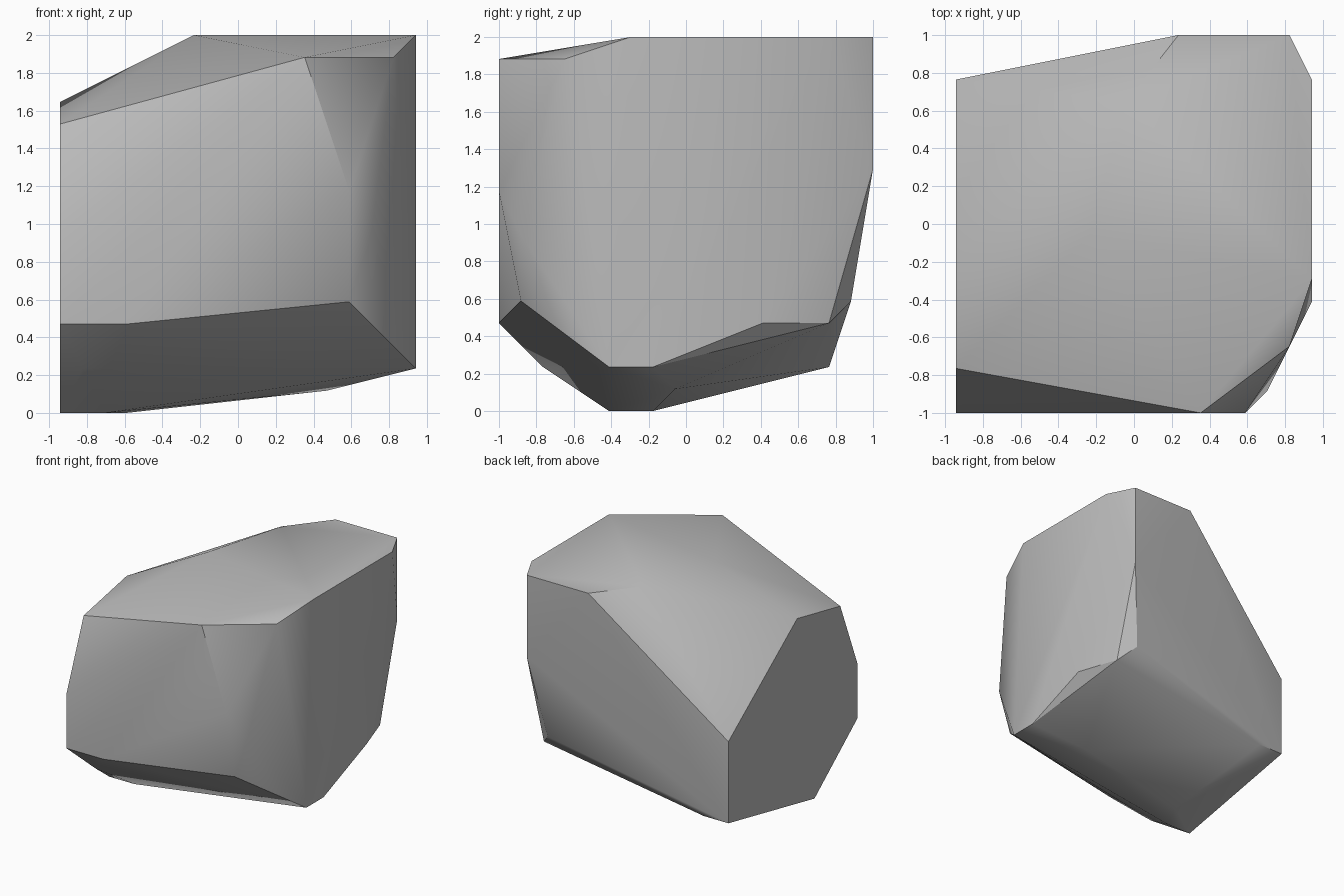
import bpy
import bmesh
import math
from mathutils import Vector

# Remove the default object
default = bpy.data.objects.get("Cube")
if default:
    bpy.data.objects.remove(default, do_unlink=True)

# All corners sit on a coarse grid, 17 steps per longest side
STEP = 2 / 17
ORIGIN = Vector((0, 8.5, 0))


def make_material(name, colour):
    material = bpy.data.materials.new(name)
    material.use_nodes = True
    material.diffuse_color = colour
    shader = material.node_tree.nodes["Principled BSDF"]
    shader.inputs["Base Color"].default_value = colour
    shader.inputs["Roughness"].default_value = 0.9
    return material


def section(x, outline):
    """Place a flat (y, z) outline at one x position."""
    return [(x, y, z) for y, z in outline]


def make_rock(name, corners, material):
    """Wrap the corners in a convex skin."""
    bm = bmesh.new()
    for corner in corners:
        bm.verts.new((Vector(corner) - ORIGIN) * STEP)
    hull = bmesh.ops.convex_hull(bm, input=bm.verts[:])
    inside = [v for v in hull["geom_interior"] if isinstance(v, bmesh.types.BMVert)]
    bmesh.ops.delete(bm, geom=inside, context="VERTS")
    # Join coplanar triangles into clean facets
    bmesh.ops.dissolve_limit(bm, angle_limit=math.radians(0.5),
                             verts=bm.verts[:], edges=bm.edges[:])
    bmesh.ops.recalc_face_normals(bm, faces=bm.faces[:])
    mesh = bpy.data.meshes.new(name)
    bm.to_mesh(mesh)
    bm.free()
    mesh.materials.append(material)
    rock = bpy.data.objects.new(name, mesh)
    bpy.context.collection.objects.link(rock)
    return rock


# Flat broken ends of the rock
right_end = section(-8, [(15, 8), (7, 14), (2, 13), (0, 8), (0, 4), (5, 0), (15, 2)])
left_end = section(8, [(6, 17), (15, 17), (12, 4), (7, 2), (5, 2)])

# Corners of the top, front, back and underside
top = [(-2, 8, 17), (-0.35, 14, 17), (2, 17, 17), (7, 17, 17), (7, 3, 16), (3, 0, 16)]
front = [(5, 0, 10), (6, 1, 8), (5, 1, 5), (-5, 0, 4)]
back = [(7, 17, 11), (6, 16, 5), (7, 15, 4)]
underside = [(-7, 2, 2), (-6, 5, 0), (-5, 7, 0), (4, 8, 1), (-6, 15, 2)]

stone = make_material("grey_stone", (0.5, 0.5, 0.5, 1))
rock = make_rock("rock", right_end + left_end + top + front + back + underside, stone)

# Soft facets with the strong breaks kept crisp
bpy.ops.object.select_all(action="DESELECT")
rock.select_set(True)
bpy.context.view_layer.objects.active = rock
bpy.ops.object.shade_smooth_by_angle(angle=math.radians(30))
